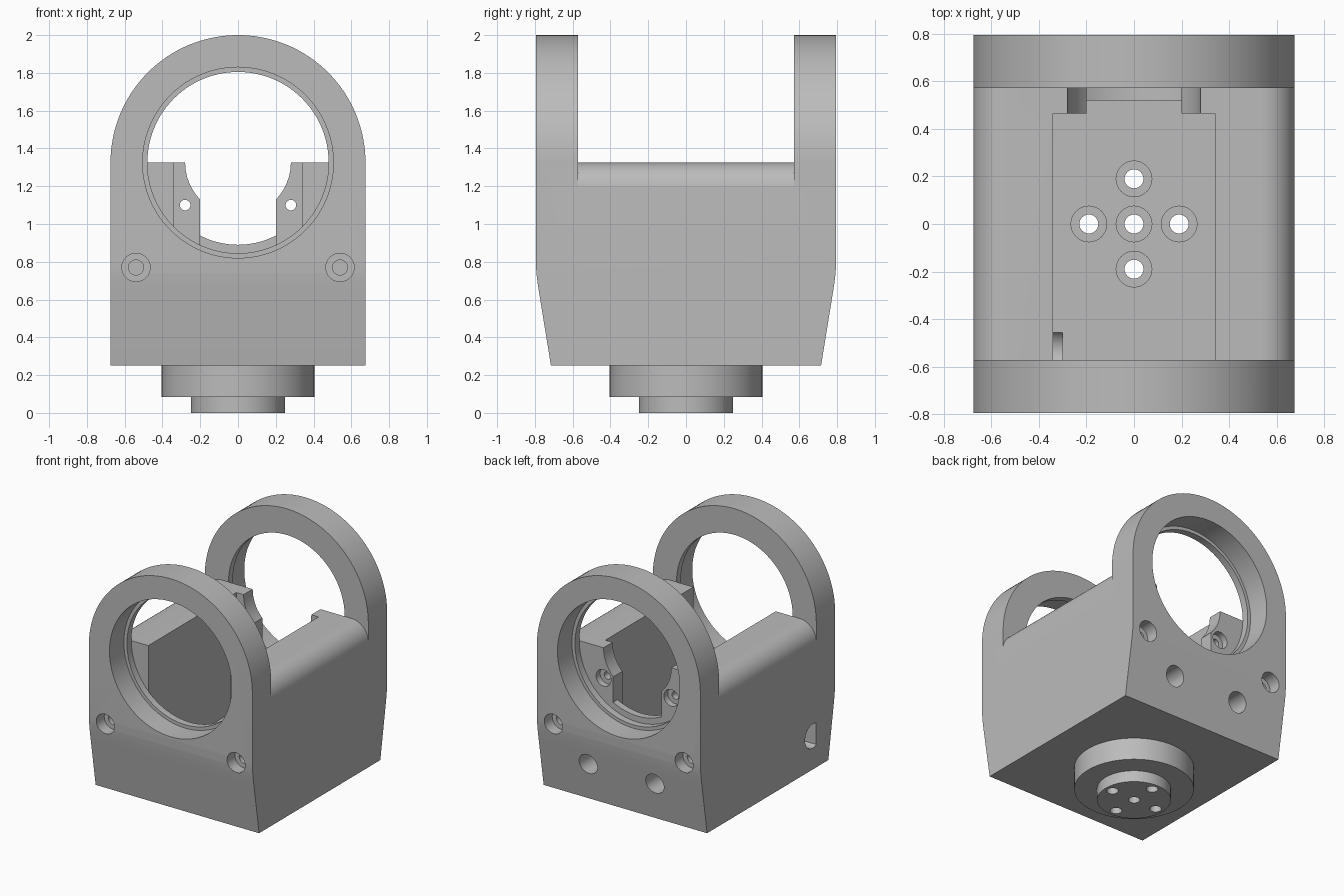
import bpy, bmesh, math
from mathutils import Vector

old = bpy.data.objects.get("Cube")
if old:
    bpy.data.objects.remove(old)

grey = bpy.data.materials.new("plain_grey")
grey.use_nodes = True
tone = (0.5, 0.5, 0.5, 1)
grey.diffuse_color = tone
grey.node_tree.nodes["Principled BSDF"].inputs["Base Color"].default_value = tone

W, D = 0.675, 0.795          # half width, half depth
AXIS_Z = 1.325               # height of the bore axis
INNER = 0.573                # inner face of the arms


def place(axis, u, v, w):
    return {"x": Vector((w, u, v)), "y": Vector((u, w, v)), "z": Vector((u, v, w))}[axis]


def prism(name, axis, pts, a, b):
    """Extrude a flat outline along an axis from a to b."""
    bm = bmesh.new()
    face = bm.faces.new([bm.verts.new(place(axis, u, v, a)) for u, v in pts])
    new = bmesh.ops.extrude_face_region(bm, geom=[face])["geom"]
    moved = [g for g in new if isinstance(g, bmesh.types.BMVert)]
    bmesh.ops.translate(bm, verts=moved, vec=place(axis, 0, 0, b - a))
    bmesh.ops.recalc_face_normals(bm, faces=bm.faces)
    mesh = bpy.data.meshes.new(name)
    bm.to_mesh(mesh)
    bm.free()
    mesh.materials.append(grey)
    obj = bpy.data.objects.new(name, mesh)
    bpy.context.collection.objects.link(obj)
    return obj


def arc(cu, cv, r, start, end, n):
    angles = [math.radians(start + (end - start) * i / n) for i in range(n + 1)]
    return [(cu + r * math.cos(t), cv + r * math.sin(t)) for t in angles]


def disc(name, axis, cu, cv, r, a, b, n=48):
    return prism(name, axis, arc(cu, cv, r, 0, 360, n)[:-1], a, b)


def box(name, x0, x1, y0, y1, z0, z1):
    return prism(name, "z", [(x0, y0), (x1, y0), (x1, y1), (x0, y1)], z0, z1)


def combine(target, tool, operation="DIFFERENCE"):
    mod = target.modifiers.new("bool", "BOOLEAN")
    mod.operation, mod.solver, mod.object = operation, "EXACT", tool
    bpy.context.view_layer.objects.active = target
    bpy.ops.object.modifier_apply(modifier=mod.name)
    bpy.data.objects.remove(tool)


# Arched housing, narrowed towards the bottom at front and back
arch = [(-W, 0.25), (W, 0.25)] + arc(0, AXIS_Z, W, 0, 180, 64)
body = prism("yoke_housing", "y", arch, -D, D)
half = [(0.715, 0.25), (0.775, 0.62), (0.786, 0.69), (0.792, 0.74), (D, 0.8), (D, 2.1)]
bottom = half[0][0]
side = [(-bottom, 0.2)] + [(-y, z) for y, z in half] + half[::-1] + [(bottom, 0.2)]
combine(body, prism("taper", "x", side, -1, 1), "INTERSECT")

# Gap between the arms, leaving a rounded shoulder on each side
R = 0.14
right = [(W + 0.2, AXIS_Z - R)] + arc(W - R + 0.0005, AXIS_Z - R, R, 0, 90, 12)
left = [(-x, z) for x, z in right[::-1]]
combine(body, prism("gap", "y", [(W + 0.2, 2.2)] + right + left + [(-W - 0.2, 2.2)],
                    -INNER, INNER))

# Mounting flange and spigot underneath
combine(body, disc("flange", "z", 0, 0, 0.405, 0.085, 0.35, 64), "UNION")
combine(body, disc("spigot", "z", 0, 0, 0.25, 0, 0.2, 64), "UNION")

# Deep pocket, then the slotted bracket at its back end
FLOOR = 0.45
combine(body, box("pocket", -0.34, 0.34, -INNER, 0.465, FLOOR, 1.5))
combine(body, box("slot", -0.2, 0.2, 0.4, 0.52, FLOOR, 1.5))
lens = [(-0.2, 1.5)] + arc(0, AXIS_Z, 0.435, 242.6, 297.4, 16) + [(0.2, 1.5)]
combine(body, prism("slot_back", "y", lens, 0.5, 0.6))
combine(body, disc("bracket_bore", "y", 0, AXIS_Z, 0.28, 0.4, 0.6))

# Stepped bearing bore in each arm
for s in (-1, 1):
    combine(body, disc("bore", "y", 0, AXIS_Z, 0.48, *sorted((s * INNER, s * 0.9)), 96))
    combine(body, disc("seat", "y", 0, AXIS_Z, 0.505, *sorted((s * 0.625, s * 0.9)), 96))

# Screw holes in the bracket, arms and back
for s in (-1, 1):
    combine(body, disc("bracket_hole", "y", s * 0.28, 1.1, 0.028, 0.4, 0.6, 24))
    combine(body, disc("bracket_recess", "y", s * 0.28, 1.1, 0.062, 0.525, 0.6, 32))
    combine(body, disc("back_hole", "y", s * 0.275, 0.53, 0.075, 0.4, 0.9, 32))
    for e in (-1, 1):
        combine(body, disc("arm_recess", "y", s * 0.54, 0.77, 0.075,
                           *sorted((e * 0.7, e * 0.9)), 32))
        combine(body, disc("arm_hole", "y", s * 0.54, 0.77, 0.04,
                           *sorted((e * 0.4, e * 0.75)), 24))

# Recessed holes through the base
for x, y in [(0, 0), (0.19, 0), (-0.19, 0), (0, 0.19), (0, -0.19)]:
    combine(body, disc("base_hole", "z", x, y, 0.04, -0.1, 0.6, 24))
    combine(body, disc("base_recess", "z", x, y, 0.075, 0.25, 0.6, 32))

# Cable opening in one side, flat against the front wall
cable = arc(-0.53, 0.5, 0.09, -118, 118, 24)
combine(body, prism("cable_opening", "x", cable, -0.9, -0.3))

bpy.ops.object.select_all(action="DESELECT")
body.select_set(True)
bpy.context.view_layer.objects.active = body
bpy.ops.object.shade_smooth_by_angle(angle=math.radians(25))
